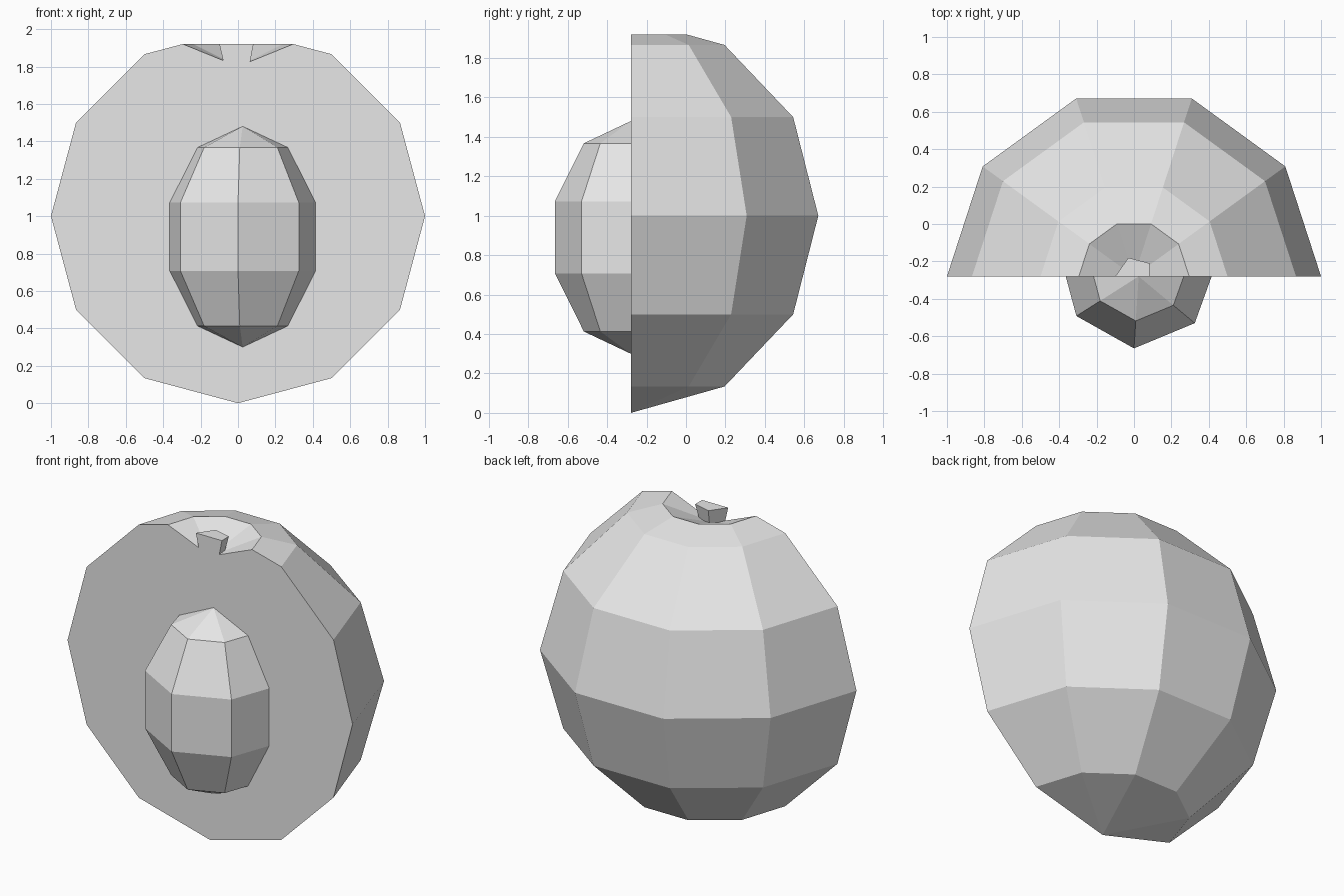
import bpy
import bmesh
from math import sin, cos, pi

cube = bpy.data.objects.get("Cube")
if cube:
    bpy.data.objects.remove(cube, do_unlink=True)

CUT_Y = -0.28   # plane of the cut face

grey = bpy.data.materials.new("plain grey")
grey.use_nodes = True
grey.diffuse_color = (0.8, 0.8, 0.8, 1)
grey.node_tree.nodes["Principled BSDF"].inputs["Base Color"].default_value = (0.8, 0.8, 0.8, 1)


def loft(name, section, levels, centre_x=0, closed=True):
    """Stack scaled copies of a section; scale 0 makes a pole.
    An open section is closed by one flat face through its end columns."""
    bm = bmesh.new()
    n = len(section)
    rings = []
    for z, scale in levels:
        pts = section if scale else [(0, 0)]
        ring = [bm.verts.new((centre_x + x * scale, CUT_Y + y * scale, z)) for x, y in pts]
        rings.append(ring if scale else ring * n)
    for low, high in zip(rings, rings[1:]):
        for i in range(n if closed else n - 1):
            j = (i + 1) % n
            corners = dict.fromkeys((low[i], low[j], high[j], high[i]))
            bm.faces.new(list(corners))
    if closed:
        for ring in (rings[0], rings[-1]):
            if len(set(ring)) > 2:
                bm.faces.new(ring)
    else:
        outline = [r[0] for r in rings] + [r[-1] for r in reversed(rings)]
        bm.faces.new(list(dict.fromkeys(outline)))
    bmesh.ops.recalc_face_normals(bm, faces=bm.faces)
    mesh = bpy.data.meshes.new(name)
    bm.to_mesh(mesh)
    bm.free()
    mesh.materials.append(grey)
    obj = bpy.data.objects.new(name, mesh)
    bpy.context.collection.objects.link(obj)
    return obj


# Half fruit: faceted half globe with a dimple at the top
half_circle = [(cos(i * pi / 5), sin(i * pi / 5)) for i in range(6)]
globe = [(1 - cos(i * pi / 6), sin(i * pi / 6) if i else 0) for i in range(6)]
loft("fruit_half", half_circle, globe + [(1.92, 0.295), (1.80, 0)], closed=False)

# Stone: elongated, slightly uneven, its back sunk into the cut face
stone_section = [(-0.39, 0.05), (-0.39, 0), (-0.333, -0.212), (-0.025, -0.385),
                 (0.30, -0.25), (0.39, 0), (0.39, 0.05)]
stone_levels = [(0.89 - 0.59 * cos(i * pi / 5),
                 sin(i * pi / 5) / sin(2 * pi / 5) if 0 < i < 5 else 0) for i in range(6)]
loft("stone", stone_section, stone_levels, centre_x=0.025)

# Stem: short stub flaring upward out of the dimple
stem_section = [(-0.10, 0), (-0.03, 0.10), (0.083, 0.07), (0.083, 0)]
loft("stem", stem_section, [(1.80, 0.72), (1.92, 1)])
